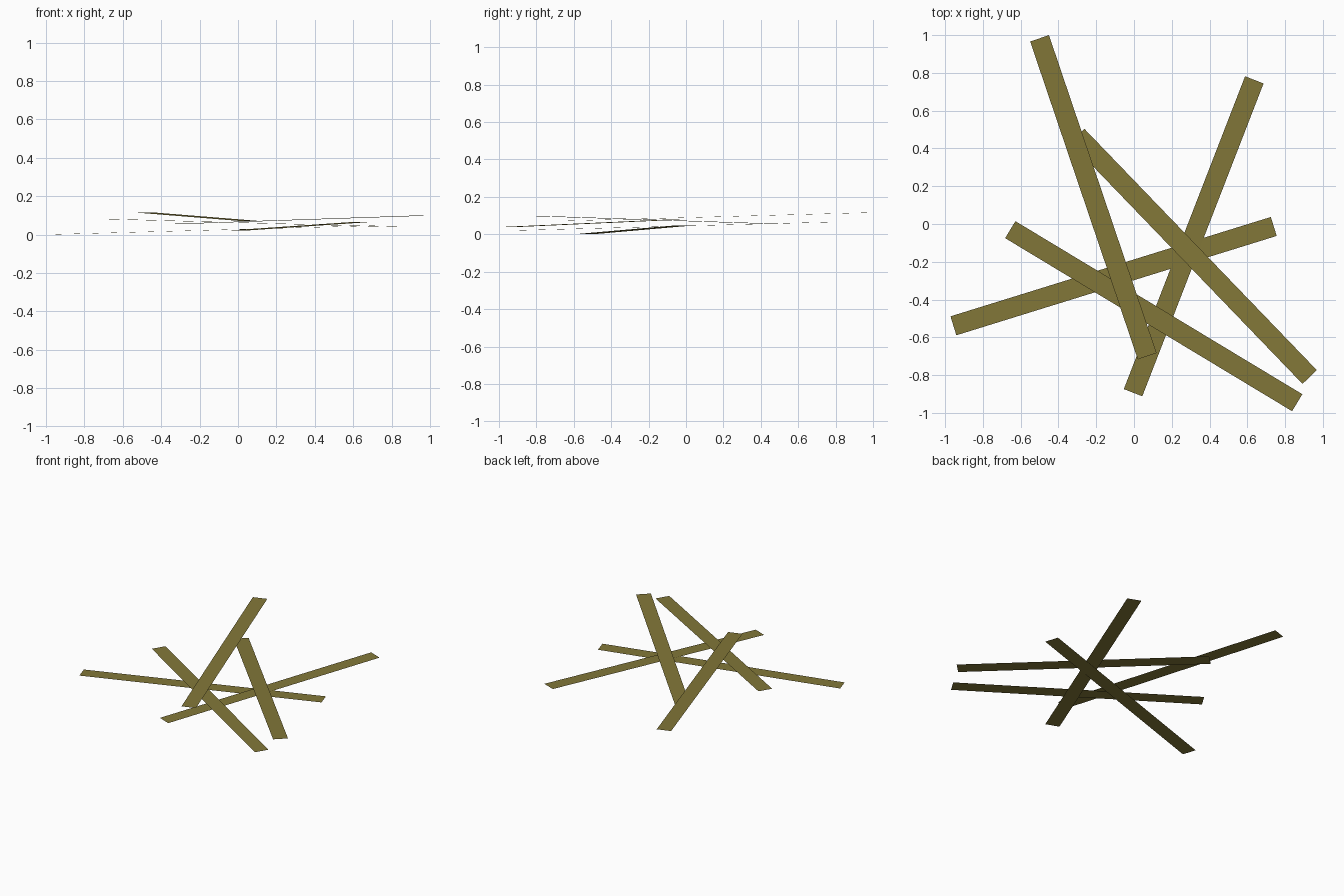
import bpy
from mathutils import Vector

if "Cube" in bpy.data.objects:
    bpy.data.objects.remove(bpy.data.objects["Cube"])

WIDTH = 0.105

olive = bpy.data.materials.new("olive")
olive.diffuse_color = (0.225, 0.185, 0.04, 1.0)
olive.use_nodes = True
olive.node_tree.nodes["Principled BSDF"].inputs["Base Color"].default_value = olive.diffuse_color


def flat_strip(name, start, end):
    """Single-sheet strip running from start to end, level across its width."""
    a, b = Vector(start), Vector(end)
    side = (b - a).cross(Vector((0, 0, 1))).normalized() * WIDTH / 2
    mesh = bpy.data.meshes.new(name)
    mesh.from_pydata([a + side, b + side, b - side, a - side], [], [(0, 1, 2, 3)])
    mesh.materials.append(olive)
    obj = bpy.data.objects.new(name, mesh)
    bpy.context.collection.objects.link(obj)
    return obj


# Loose pile of crossed strips, lowest first: centre of each end
strips = [
    ((-0.956, -0.539, 0.001), (0.740, -0.013, 0.047)),
    ((-0.005, -0.893, 0.021), (0.637, 0.763, 0.065)),
    ((0.864, -0.946, 0.039), (-0.655, -0.030, 0.080)),
    ((-0.300, 0.467, 0.056), (0.930, -0.810, 0.098)),
    ((0.070, -0.700, 0.070), (-0.500, 0.983, 0.116)),
]
for i, (start, end) in enumerate(strips, 1):
    flat_strip(f"strip_{i}", start, end)
